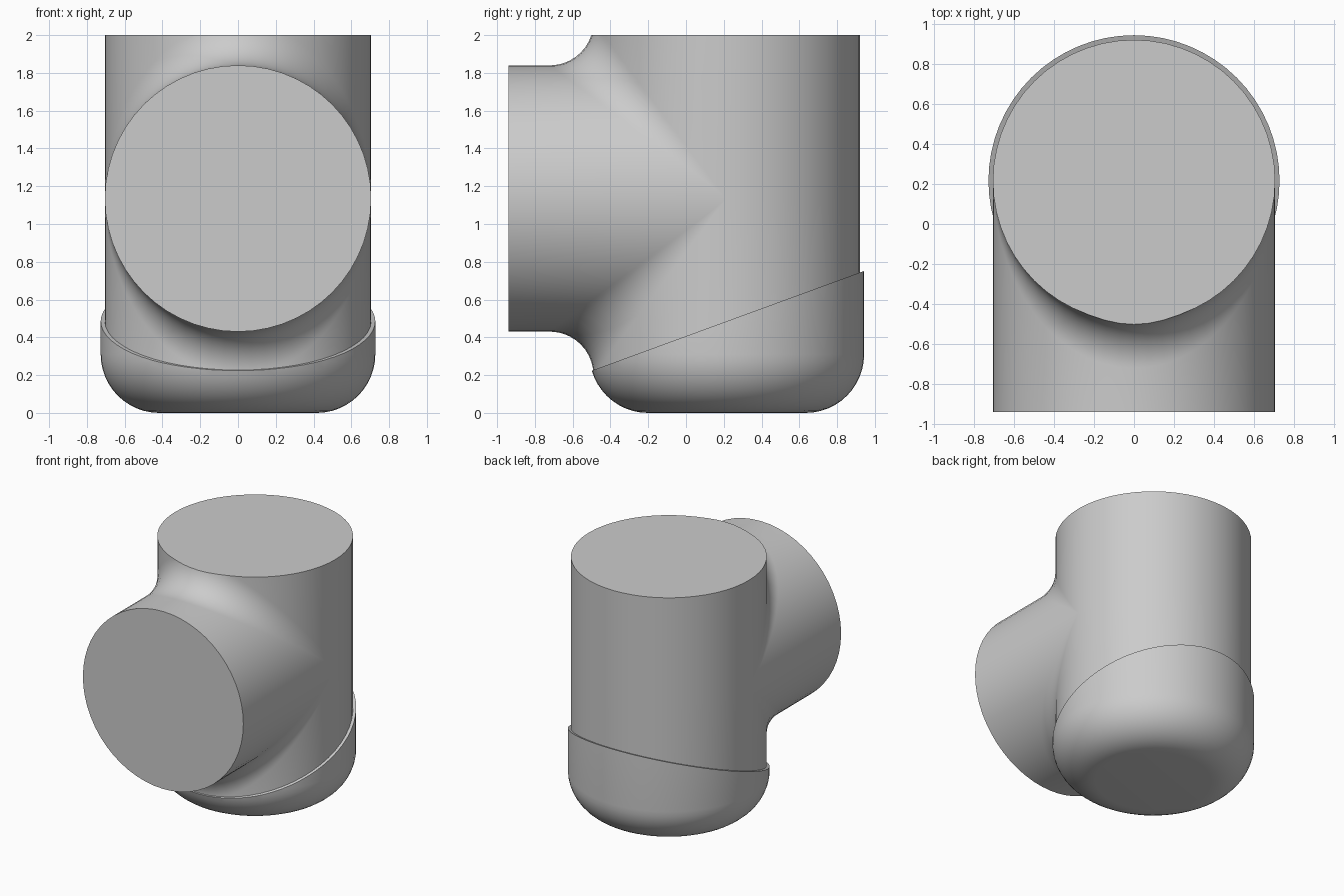
import bpy, bmesh
from math import sin, cos, pi
from mathutils import Vector

cube = bpy.data.objects.get("Cube")
if cube:
    bpy.data.objects.remove(cube)

grey = bpy.data.materials.new("plain grey")
grey.use_nodes = True
colour = (0.6, 0.6, 0.6, 1)
grey.diffuse_color = colour
grey.node_tree.nodes["Principled BSDF"].inputs["Base Color"].default_value = colour

RADIUS = 0.705
FILLET = 0.23
AXIS = Vector((0, 0.215, 1.135))     # where the two pipe axes meet
RIM = Vector((0, 0.215, 0.485))      # point on the slanted rim plane
SLANT = Vector((0, -0.366, 1)).normalized()
HALF = 28                            # steps around half a pipe


def finish(bm, name):
    bmesh.ops.recalc_face_normals(bm, faces=bm.faces)
    mesh = bpy.data.meshes.new(name)
    bm.to_mesh(mesh)
    bm.free()
    obj = bpy.data.objects.new(name, mesh)
    bpy.context.collection.objects.link(obj)
    mesh.materials.append(grey)
    bpy.ops.object.select_all(action='DESELECT')
    obj.select_set(True)
    bpy.context.view_layer.objects.active = obj
    bpy.ops.object.shade_smooth_by_angle(angle=pi / 6)


def cut(bm, point, normal):
    """Remove everything on the side the normal points to."""
    geom = bm.verts[:] + bm.edges[:] + bm.faces[:]
    bmesh.ops.bisect_plane(bm, geom=geom, plane_co=point, plane_no=normal,
                           clear_outer=True)


def loft(bm, rows):
    grid = [[bm.verts.new(p) for p in row] for row in rows]
    for a, b in zip(grid, grid[1:]):
        for i in range(len(a) - 1):
            bm.faces.new((a[i], a[i + 1], b[i + 1], b[i]))


def junction_row(t, side):
    """Line along the branch, round the rolling fillet, then up or down the body."""
    big = RADIUS + FILLET
    centre = Vector((big * cos(t), -big * sin(t), big * sin(t)))
    on_branch = Vector((RADIUS * cos(t), -big * sin(t), RADIUS * sin(t)))
    on_body = Vector((RADIUS * cos(t), -RADIUS * sin(t), big * sin(t)))
    a, b = on_branch - centre, on_body - centre
    row = [Vector((on_branch.x, -1.155, on_branch.z))]
    for i in range(13):
        row.append(centre + a.lerp(b, i / 12).normalized() * FILLET)
    row.append(Vector((on_body.x, on_body.y, 1.1)))
    return [AXIS + Vector((p.x, p.y, p.z * side)) for p in row]


# Tee: vertical body with a filleted front branch
bm = bmesh.new()
angles = [pi * i / HALF for i in range(HALF + 1)]
for side in (1, -1):
    loft(bm, [junction_row(t, side) for t in angles])
loft(bm, [[AXIS + Vector((RADIUS * cos(t), RADIUS * sin(t), z)) for z in (-1.1, 0, 1.1)]
          for t in angles])
bmesh.ops.remove_doubles(bm, verts=bm.verts, dist=0.0005)
cut(bm, Vector((0, 0, 2)), Vector((0, 0, 1)))
cut(bm, RIM - SLANT * 0.01, -SLANT)
bmesh.ops.holes_fill(bm, edges=[e for e in bm.edges if e.is_boundary], sides=0)
finish(bm, "tee_body")

# Cup: rounded base with a slanted rim
bm = bmesh.new()
cup_radius, corner = 0.727, 0.31
profile = [(cup_radius - corner + corner * sin(a), corner - corner * cos(a))
           for a in (pi / 2 * i / 12 for i in range(13))] + [(cup_radius, 1)]
turns = [2 * pi * i / 64 for i in range(65)]
loft(bm, [[Vector((r * cos(t), 0.216 + r * sin(t), z)) for r, z in profile]
          for t in turns])
bmesh.ops.remove_doubles(bm, verts=bm.verts, dist=0.0005)
cut(bm, RIM, SLANT)
bmesh.ops.holes_fill(bm, edges=[e for e in bm.edges if e.is_boundary], sides=0)
finish(bm, "rounded_base_cup")
